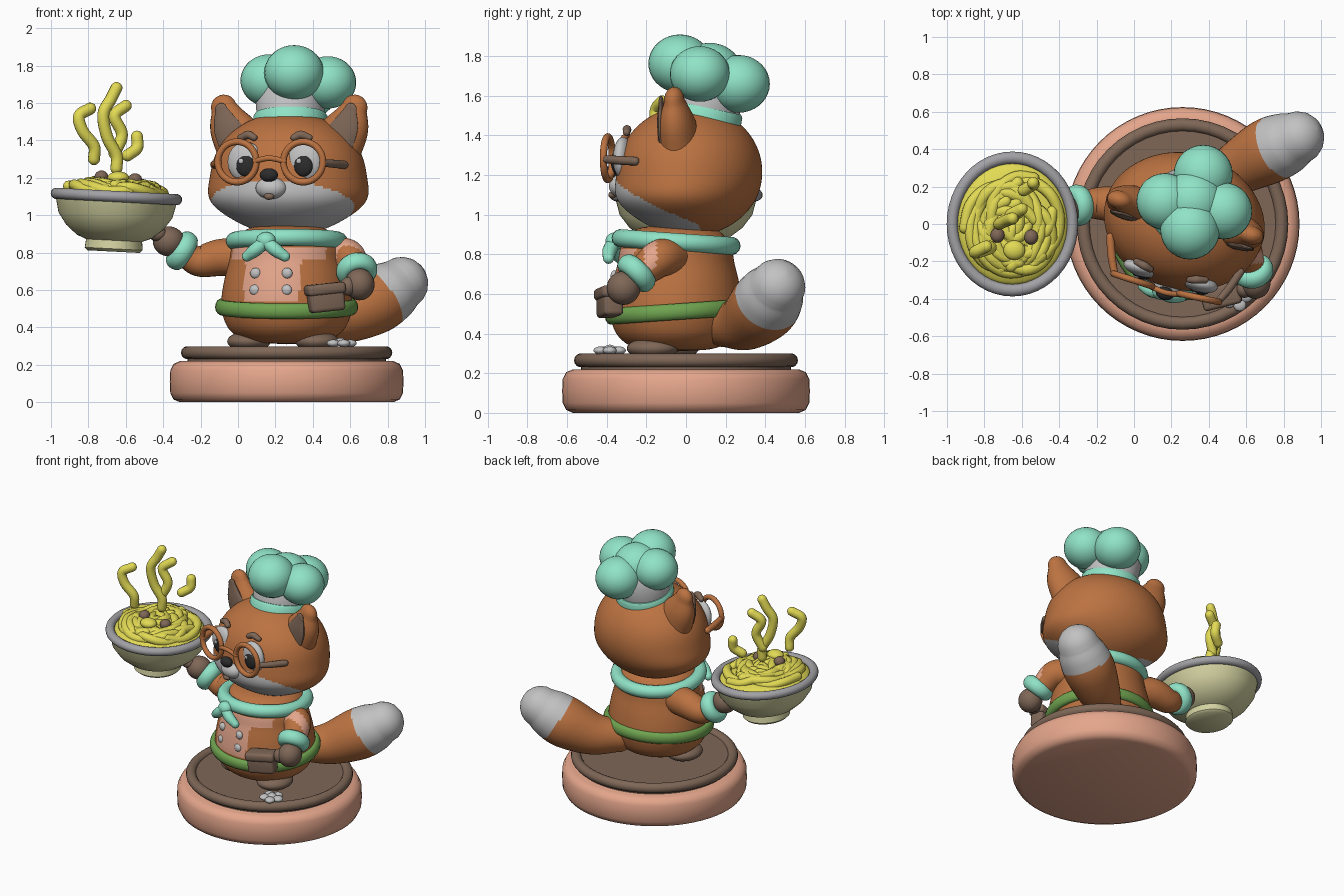
import bpy, bmesh, math, random
from mathutils import Matrix, Vector

random.seed(4)
if "Cube" in bpy.data.objects:
    bpy.data.objects.remove(bpy.data.objects["Cube"])


def material(name, *rgb):
    mat = bpy.data.materials.new(name)
    mat.use_nodes = True
    mat.diffuse_color = (*rgb, 1)
    mat.node_tree.nodes["Principled BSDF"].inputs["Base Color"].default_value = (*rgb, 1)
    return mat


ORANGE = material("fur orange", .50, .17, .053)
SALMON = material("salmon", .78, .38, .26)
MINT = material("mint", .28, .77, .57)
BROWN = material("brown", .21, .135, .095)
WHITE = material("pale grey", .54, .54, .54)
STEEL = material("rim grey", .36, .36, .38)
YELLOW = material("noodle yellow", .76, .70, .09)
CREAM = material("bowl cream", .66, .65, .36)
GREEN = material("belt green", .16, .37, .08)
BLACK = material("black", .025, .025, .025)
I = Matrix()


def at(x, y, z=0, turn=0, axis='Z'):
    return Matrix.Translation((x, y, z)) @ Matrix.Rotation(math.radians(turn), 4, axis)


def scale(x, y, z):
    return Matrix.Diagonal((x, y, z, 1))


def finish(bm, name, mats, m=I, rule=None, sharp=50):
    """Turn a bmesh into a smooth object; rule picks a material per local face centre."""
    mats = mats if isinstance(mats, list) else [mats]
    bmesh.ops.remove_doubles(bm, verts=bm.verts, dist=1e-5)
    if rule:
        for f in bm.faces:
            f.material_index = int(rule(f.calc_center_median()))
    bmesh.ops.transform(bm, matrix=m, verts=bm.verts)
    bmesh.ops.recalc_face_normals(bm, faces=bm.faces)
    me = bpy.data.meshes.new(name)
    bm.to_mesh(me)
    bm.free()
    for mat in mats:
        me.materials.append(mat)
    me.shade_smooth()
    me.set_sharp_from_angle(angle=math.radians(sharp))
    ob = bpy.data.objects.new(name, me)
    bpy.context.collection.objects.link(ob)


def spline(pts, n=6):
    """Sample a smooth curve through points of any dimension."""
    p = [Vector(q) for q in pts]
    p = [p[0] * 2 - p[1]] + p + [p[-1] * 2 - p[-2]]
    out = []
    for a, b, c, d in zip(p, p[1:], p[2:], p[3:]):
        for k in range(n):
            t = k / n
            out.append((b * 2 + (c - a) * t + (a * 2 - b * 5 + c * 4 - d) * t * t
                        + (b * 3 - a - c * 3 + d) * t ** 3) / 2)
    return out + [p[-2]]


def skin(bm, rings, wrap=False):
    rows = [[bm.verts.new(v) for v in r] for r in rings]
    n = len(rows[0])
    for a, b in zip(rows, rows[1:] + (rows[:1] if wrap else [])):
        for i in range(n):
            bm.faces.new((a[i], a[(i + 1) % n], b[(i + 1) % n], b[i]))
    return rows


def ball(name, loc, radii, mat, m=I):
    bm = bmesh.new()
    bmesh.ops.create_uvsphere(bm, u_segments=28, v_segments=18, radius=1)
    finish(bm, name, mat, m @ Matrix.Translation(loc) @ scale(*radii))


def lathe(name, profile, mats, m=I, rule=None, sides=64, wrap=False):
    bm = bmesh.new()
    turn = [math.tau * i / sides for i in range(sides)]
    skin(bm, [[(r * math.cos(a), r * math.sin(a), z) for a in turn] for r, z in profile], wrap)
    finish(bm, name, mats, m, rule)


def ring(name, big, small, mat, m=I, tall=1):
    turn = [math.tau * i / 14 for i in range(14)]
    prof = [(big + small * math.cos(a), tall * small * math.sin(a)) for a in turn]
    lathe(name, prof, mat, m, sides=48, wrap=True)


def tube(name, pts, mats, m=I, rule=None, sides=14, n=6):
    """Round-ended tube through (x, y, z, radius) points."""
    path = [(q.xyz, q.w) for q in spline(pts, n)]
    t0 = (path[1][0] - path[0][0]).normalized()
    t1 = (path[-1][0] - path[-2][0]).normalized()
    caps = [math.pi / 2 * k / 5 for k in range(5)]
    (p0, r0), (p1, r1) = path[0], path[-1]
    start = [(p0 - t0 * r0 * math.cos(a), r0 * math.sin(a) + 1e-4, t0) for a in caps]
    end = [(p1 + t1 * r1 * math.cos(a), r1 * math.sin(a) + 1e-4, t1) for a in reversed(caps)]
    mid = [(path[i][0], path[i][1],
            (path[min(i + 1, len(path) - 1)][0] - path[max(i - 1, 0)][0]).normalized())
           for i in range(len(path))]
    u, rings = t0.orthogonal(), []
    for p, r, t in start + mid + end:
        u = (u - t * u.dot(t)).normalized()
        v = t.cross(u)
        rings.append([p + (u * math.cos(a) + v * math.sin(a)) * r
                      for a in (math.tau * i / sides for i in range(sides))])
    bm = bmesh.new()
    rows = skin(bm, rings)
    bm.faces.new(rows[0])
    bm.faces.new(rows[-1])
    finish(bm, name, mats, m, rule)


def box(name, size, mat, m, bevel=.02):
    bm = bmesh.new()
    bmesh.ops.create_cube(bm, size=1, matrix=scale(*size))
    bmesh.ops.bevel(bm, geom=bm.edges[:], offset=bevel, segments=3, affect='EDGES', profile=.5)
    finish(bm, name, mat, m)


# Round stand
lathe("stand_base", [(0, 0), (.57, 0), (.605, .015), (.622, .05), (.625, .11), (.622, .17),
                     (.605, .205), (.57, .22), (0, .22)], SALMON, at(.26, 0))
lathe("stand_floor", [(0, .2), (.53, .2), (.53, .275), (0, .275)], BROWN, at(.26, 0))
ring("stand_rim", .53, .035, BROWN, at(.26, 0, .265))

# Body with coat panel, belt, collar
BODY = at(.26, -.05, 0, -16)
torso = [(0, .31), (.2, .325), (.3, .38), (.345, .47), (.35, .55), (.335, .65),
         (.31, .75), (.285, .85), (.2, .93), (0, .95)]
lathe("torso", spline(torso, 8), [ORANGE, SALMON], BODY @ scale(1, .95, 1),
      lambda c: c.y < 0 and (abs(c.x) < .155 and .54 < c.z < .82
                             or .76 < c.z < .83 and abs(c.x) < .26), 128)
for s in (-1, 1):
    for z in (.6, .69):
        ball("coat_button", (s * .088, -.308 + (z - .6) * .12, z), (.029, .02, .029), WHITE, BODY)
    ball("foot", (s * .19, -.07, .325), (.115, .13, .055), BROWN, BODY)
ring("belt", .345, .03, GREEN, at(.26, -.05, .51, 4, 'X') @ scale(1.02, .96, 1), 1.4)
ring("collar", .28, .046, MINT, at(.26, -.05, .862, -4, 'X'))
ball("scarf_knot", (-.02, -.33, .865), (.052, .045, .045), MINT, BODY)
for s in (-1, 1):
    tube("scarf_end", [(-.02, -.335, .86, .034), (s * .055 - .02, -.34, .815, .036),
                       (s * .105 - .02, -.33, .78, .028)], MINT, BODY)

# Pouch on the belt
POUCH = at(.47, -.385, .555, 14) @ Matrix.Rotation(math.radians(-6), 4, 'Y')
box("belt_pouch", (.19, .1, .14), BROWN, POUCH)
box("pouch_flap", (.21, .12, .06), BROWN, POUCH @ at(0, 0, .05))

# Arms, cuffs and hands
tube("right_arm", [(.08, .05, .77, .1), (-.08, .1, .775, .1), (-.2, .11, .755, .085),
                   (-.27, .1, .78, .07)], ORANGE, sides=20)
tube("left_arm", [(.48, -.05, .78, .09), (.58, -.13, .78, .095), (.62, -.21, .72, .08)],
     [ORANGE, SALMON], rule=lambda c: -.21 < c.y < -.15 and c.z > .73, sides=24, n=10)


def cuff(name, loc, direction):
    aim = Vector(direction).to_track_quat('Z', 'Y').to_matrix().to_4x4()
    ring(name, .068, .043, MINT, Matrix.Translation(loc) @ aim, 1.2)


cuff("right_cuff", (-.3, .1, .81), (-.8, -.1, .5))
cuff("left_cuff", (.635, -.25, .705), (.15, -.6, -.6))
ball("right_hand", (-.37, .07, .86), (.085, .085, .08), BROWN)
ball("right_thumb", (-.43, .03, .9), (.05, .045, .04), BROWN)
ball("left_hand", (.65, -.315, .63), (.08, .085, .085), BROWN)
ball("left_thumb", (.59, -.35, .62), (.045, .045, .05), BROWN)

# Tail with pale tip
tube("tail", [(.42, .2, .44, .11), (.56, .3, .46, .145), (.71, .385, .53, .175),
              (.81, .43, .59, .167), (.875, .46, .635, .142)], [ORANGE, WHITE],
     rule=lambda c: .75 * c.x + .35 * c.y + .55 * c.z > 1.03, sides=40, n=10)

# Head with pale cheeks
HEAD = at(.27, .02, 0, -15)
bm = bmesh.new()
bmesh.ops.create_uvsphere(bm, u_segments=112, v_segments=80, radius=1,
                          matrix=Matrix.Translation((0, 0, 1.22)) @ scale(.415, .36, .33))
for v in bm.verts:
    bulge = math.exp(-((v.co.z - 1.06) / .11) ** 2)
    v.co.x *= 1 + .13 * bulge
    v.co.y *= 1 + (.12 * bulge if v.co.y < 0 else 0)
finish(bm, "head", [ORANGE, WHITE], HEAD,
       lambda c: c.z < 1.005 - .5 * c.y and c.y < .1 and c.z < 1.185)
ball("snout", (0, -.355, 1.145), (.085, .065, .06), WHITE, HEAD)
ball("nose", (0, -.405, 1.215), (.05, .035, .036), BLACK, HEAD)
ball("mouth", (0, -.405, 1.1), (.028, .02, .018), BROWN, HEAD)

# Ears, eyes and glasses
EAR = HEAD @ at(0, .015)
for s in (-1, 1):
    tube("ear", [(s * .26, 0, 1.37, .145), (s * .325, 0, 1.48, .118), (s * .362, 0, 1.575, .07)],
         ORANGE, EAR @ scale(1, .72, 1), sides=24)
    tube("inner_ear", [(s * .29, 0, 1.4, .09), (s * .33, 0, 1.48, .074), (s * .358, 0, 1.565, .035)],
         BROWN, EAR @ at(0, -.07) @ scale(1, .3, 1))
    ball("eye_white", (s * .16 + .005, -.305, 1.285), (.1, .046, .107), WHITE, HEAD)
    ball("pupil", (s * .16 + .013, -.338, 1.265), (.052, .025, .058), BLACK, HEAD)
    ball("eye_glint", (s * .16 - .007, -.36, 1.29), (.014, .006, .014), WHITE, HEAD)
    tube("eyebrow", [(s * .11, -.3, 1.415, .018), (s * .145, -.29, 1.43, .022),
                     (s * .19, -.28, 1.415, .018)], BROWN, HEAD)
    ring("glasses_frame", .108, .018, ORANGE,
         HEAD @ at(s * .183, -.38, 1.285, s * 3) @ Matrix.Rotation(math.pi / 2, 4, 'X'))
    tube("glasses_temple", [(s * .288, -.37, 1.28, .019), (s * .325, -.29, 1.275, .022),
                            (s * .36, -.19, 1.27, .022)], BROWN if s > 0 else ORANGE, HEAD)
tube("glasses_bridge", [(-.08, -.39, 1.29, .015), (0, -.4, 1.305, .015), (.08, -.39, 1.29, .015)],
     ORANGE, HEAD)

# Chef hat
HAT = at(.28, .075, 1.455, -12, 'X')
lathe("hat_band", [(0, -.04), (.19, -.04), (.2, -.02), (.198, .075), (.188, .09), (0, .09)], MINT, HAT)
lathe("hat_crown", [(0, .06), (.178, .06), (.19, .2), (.15, .26), (0, .26)], WHITE, HAT)
for loc, r in [((.3, -.03, 1.762), .16), ((.165, .12, 1.72), .152), ((.48, .07, 1.71), .152),
               ((.37, .265, 1.66), .158), ((.315, .12, 1.715), .165)]:
    ball("hat_puff", loc, (r, r, r * .92), MINT)

# Bowl of noodles
BOWL = at(-.65, 0, 1.1, 3, 'Y') @ scale(1, 1.1, 1)
lathe("bowl", [(0, -.295), (.14, -.295), (.155, -.28), (.15, -.235), (.2, -.215), (.26, -.165),
               (.305, -.1), (.328, 0), (.3, 0), (0, -.02)], CREAM, BOWL)
ring("bowl_rim", .322, .03, STEEL, BOWL)
ball("noodle_mound", (0, 0, -.01), (.3, .3, .075), YELLOW, BOWL)
for i in range(17):
    cx, cy = random.uniform(-.08, .08), random.uniform(-.08, .08)
    big, a0 = random.uniform(.07, .2), random.uniform(0, math.tau)
    pts = []
    for k in range(9):
        a = a0 + k * .55
        x, y = cx + big * math.cos(a), cy + big * math.sin(a) * 1.05
        height = .075 * math.sqrt(max(0, 1 - (x * x + y * y) / .09))
        pts.append((x, y, height + .014 * math.sin(k * 1.7 + i) - .008, .03))
    tube("noodle", pts, YELLOW, BOWL, sides=10, n=4)
for loc in [(-.73, -.06, 1.205), (-.55, -.07, 1.19)]:
    ball("meatball", loc, (.037, .04, .034), BROWN)
ball("noodle_knot", (-.64, -.14, 1.2), (.058, .052, .034), YELLOW)

# Rising noodle strands
strands = [
    [(-.77, -.12, 1.3), (-.77, -.13, 1.37), (-.83, -.15, 1.45), (-.85, -.15, 1.53), (-.79, -.12, 1.57)],
    [(-.65, .03, 1.25), (-.65, .03, 1.32), (-.7, .01, 1.42), (-.72, 0, 1.54), (-.68, .02, 1.62), (-.65, .03, 1.68)],
    [(-.66, .04, 1.33), (-.62, .06, 1.43), (-.66, .05, 1.53), (-.6, .08, 1.585)],
    [(-.59, .18, 1.32), (-.54, .21, 1.36), (-.54, .22, 1.42)]]
for path in strands:
    tube("rising_strand", [(*p, .032) for p in path], YELLOW)

# Pale flower on the stand
for i in range(5):
    a = math.tau * i / 5
    ball("flower_petal", (.55 + .05 * math.cos(a), -.385 + .05 * math.sin(a), .315),
         (.034, .034, .02), WHITE)
ball("flower_middle", (.55, -.385, .322), (.03, .03, .022), WHITE)
